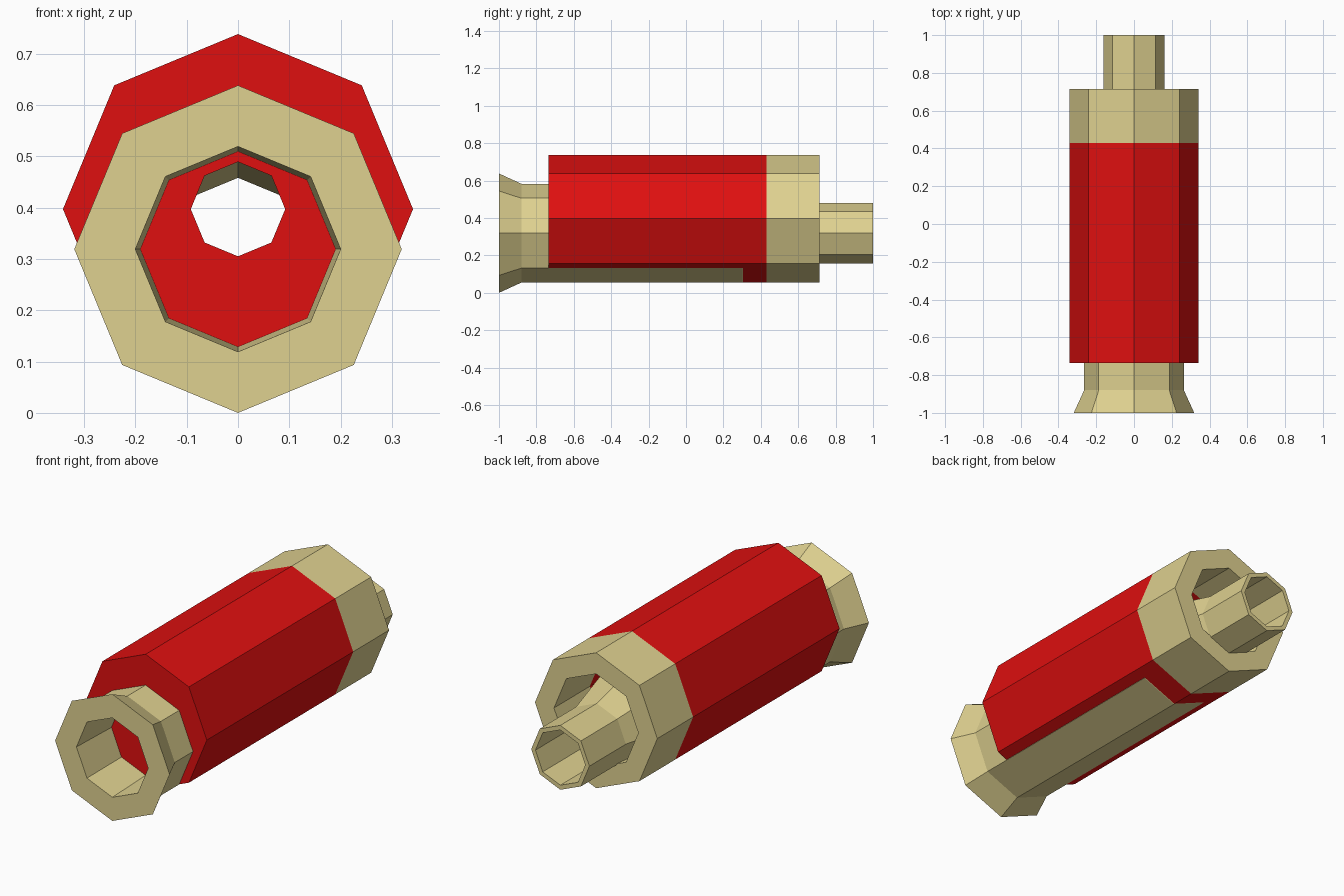
import bpy, bmesh
from math import pi, cos, sin

cube = bpy.data.objects.get("Cube")
if cube:
    bpy.data.objects.remove(cube, do_unlink=True)

SIDES = 8


def material(name, rgb):
    m = bpy.data.materials.new(name)
    m.use_nodes = True
    color = (*rgb, 1)
    m.diffuse_color = color
    m.node_tree.nodes["Principled BSDF"].inputs["Base Color"].default_value = color
    return m


red = material("red", (0.74, 0.005, 0.005))
tan = material("tan", (0.74, 0.64, 0.28))


def lathe(name, profile, height, materials, rule):
    """Sweep a closed (radius, y) profile around a lengthwise axis at the given height."""
    bm = bmesh.new()
    rings = []
    for r, y in profile:
        ring = []
        for k in range(SIDES):
            a = pi / 2 + 2 * pi * k / SIDES
            ring.append(bm.verts.new((r * cos(a), y, height + r * sin(a))))
        rings.append(ring)
    for i, ring in enumerate(rings):
        after = rings[(i + 1) % len(rings)]
        for k in range(SIDES):
            n = (k + 1) % SIDES
            face = bm.faces.new((ring[k], ring[n], after[n], after[k]))
            face.material_index = rule(face.calc_center_median())
    bmesh.ops.recalc_face_normals(bm, faces=bm.faces)
    mesh = bpy.data.meshes.new(name)
    bm.to_mesh(mesh)
    bm.free()
    for m in materials:
        mesh.materials.append(m)
    obj = bpy.data.objects.new(name, mesh)
    bpy.context.collection.objects.link(obj)
    return obj


# Outer casing: red with a tan rear band, bored out from the back
BAND = 0.43
casing = [(0.341, -0.735), (0.341, BAND), (0.341, 0.715), (0.235, 0.715),
          (0.235, BAND), (0.235, -0.7), (0.092, -0.7), (0.092, -0.735)]
lathe("casing", casing, 0.397, [red, tan], lambda c: int(c.y > BAND))

# Inner barrel: flared mouth, straight body, taper and narrow rear pipe
barrel = [(0.319, -1), (0.264, -0.88), (0.264, 0.3), (0.162, 0.71),
          (0.162, 1), (0.139, 1), (0.139, 0.7), (0.2, -1)]
lathe("barrel", barrel, 0.319, [tan], lambda c: 0)
